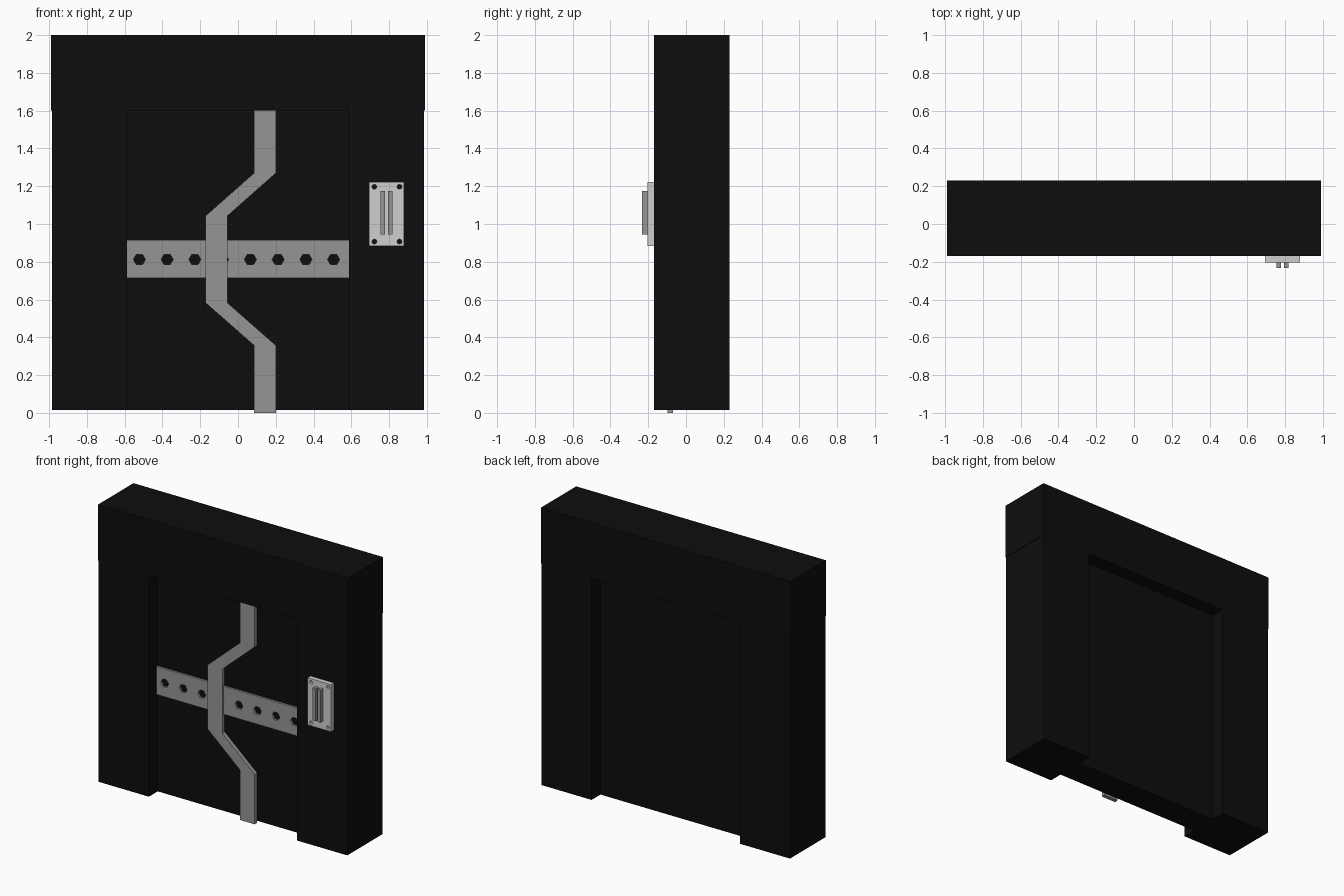
import bpy, bmesh, math
from mathutils import Matrix

if "Cube" in bpy.data.objects:
    bpy.data.objects.remove(bpy.data.objects["Cube"])


def material(name, value):
    m = bpy.data.materials.new(name)
    m.diffuse_color = (value, value, value, 1)
    m.use_nodes = True
    m.node_tree.nodes["Principled BSDF"].inputs["Base Color"].default_value = m.diffuse_color
    return m


BLACK = material("black", 0.004)
GREY = material("mid grey", 0.30)
LIGHT = material("light grey", 0.62)


def box(name, x, y, z, mat):
    """Box from (min, max) ranges."""
    bm = bmesh.new()
    bmesh.ops.create_cube(bm, size=1)
    for v in bm.verts:
        v.co = [r[0] + (c + 0.5) * (r[1] - r[0]) for c, r in zip(v.co, (x, y, z))]
    me = bpy.data.meshes.new(name)
    bm.to_mesh(me)
    bm.free()
    me.materials.append(mat)
    ob = bpy.data.objects.new(name, me)
    bpy.context.collection.objects.link(ob)
    return ob


def plate(name, outlines, y0, y1, mat):
    """Flat x-z outline (further outlines are holes), thick from y0 to y1."""
    cu = bpy.data.curves.new(name, 'CURVE')
    cu.dimensions = '2D'
    cu.fill_mode = 'BOTH'
    cu.extrude = (y1 - y0) / 2
    for pts in outlines:
        sp = cu.splines.new('POLY')
        sp.points.add(len(pts) - 1)
        for p, (x, z) in zip(sp.points, pts):
            p.co = (x, z, 0, 1)
        sp.use_cyclic_u = True
    tmp = bpy.data.objects.new(name + "_curve", cu)
    bpy.context.collection.objects.link(tmp)
    bpy.context.view_layer.update()
    dg = bpy.context.evaluated_depsgraph_get()
    me = bpy.data.meshes.new_from_object(tmp.evaluated_get(dg))
    bpy.data.objects.remove(tmp)
    me.transform(Matrix.Translation((0, (y0 + y1) / 2, 0)) @ Matrix.Rotation(math.pi / 2, 4, 'X'))
    bm = bmesh.new()
    bm.from_mesh(me)
    bmesh.ops.remove_doubles(bm, verts=bm.verts, dist=1e-5)
    bmesh.ops.recalc_face_normals(bm, faces=bm.faces)
    for f in bm.faces:
        f.smooth = False
    bm.to_mesh(me)
    bm.free()
    me.materials.clear()
    me.materials.append(mat)
    ob = bpy.data.objects.new(name, me)
    bpy.context.collection.objects.link(ob)
    return ob


def ring(cx, cz, r, n):
    return [(cx + r * math.cos(2 * math.pi * i / n), cz + r * math.sin(2 * math.pi * i / n))
            for i in range(n)]


def rect(x0, x1, z0, z1):
    return [(x0, z0), (x1, z0), (x1, z1), (x0, z1)]


# door frame: two posts and a slightly wider lintel
FRAME_Y = (-0.17, 0.23)
box("left_post", (-0.985, -0.587), FRAME_Y, (0.015, 1.6), BLACK)
box("right_post", (0.587, 0.985), FRAME_Y, (0.015, 1.6), BLACK)
box("lintel", (-0.989, 0.989), FRAME_Y, (1.6, 2.0), BLACK)

# recessed door slab
box("door_slab", (-0.587, 0.587), (-0.07, 0.13), (0.015, 1.6), BLACK)

# crossbar with a row of hexagonal holes
holes = [ring(-0.522 + 0.1469 * i, 0.812, 0.032, 6) for i in range(8)]
plate("crossbar", [rect(-0.587, 0.587, 0.715, 0.915)] + holes, -0.085, -0.07, GREY)

# zigzag seam strip: one centre path, constant width in x
path = [(0.143, 0), (0.143, 0.357), (-0.114, 0.583), (-0.114, 1.043), (0.143, 1.27), (0.143, 1.6)]
W = 0.058
plate("zigzag_strip", [[(x - W, z) for x, z in path] + [(x + W, z) for x, z in reversed(path)]],
      -0.098, -0.07, GREY)

# control panel with corner holes and two raised bars
corners = [ring(x, z, 0.013, 8) for x in (0.722, 0.855) for z in (0.907, 1.197)]
plate("control_panel", [rect(0.693, 0.879, 0.884, 1.222)] + corners, -0.203, -0.17, LIGHT)
for side, x in (("left", 0.754), ("right", 0.793)):
    box(side + "_panel_bar", (x, x + 0.024), (-0.234, -0.20), (0.945, 1.176), GREY)
